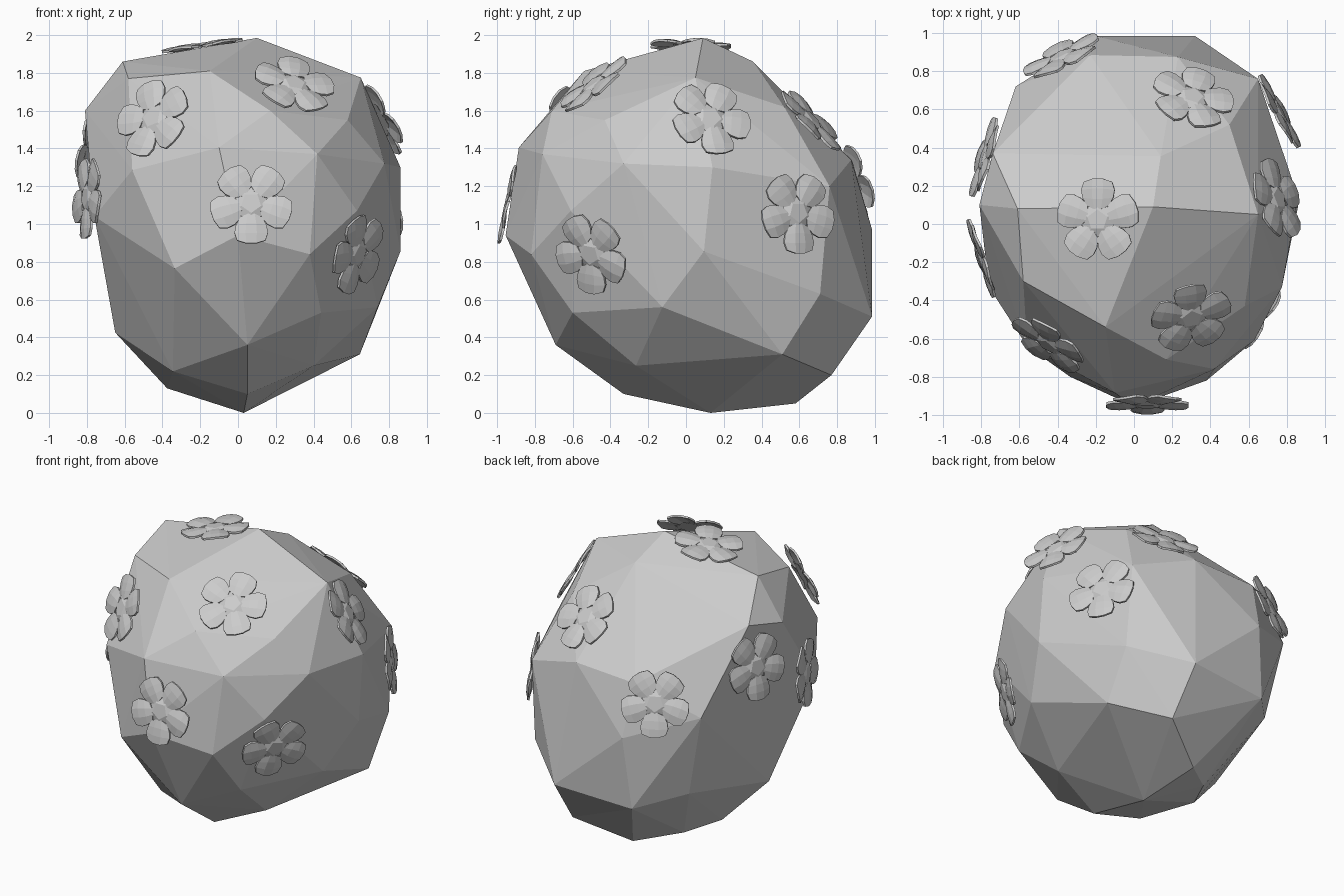
import bpy, bmesh, math
from mathutils import Vector, Matrix
from mathutils.bvhtree import BVHTree

if "Cube" in bpy.data.objects:
    bpy.data.objects.remove(bpy.data.objects["Cube"])

# faceted boulder body: convex hull of its corner points
corners = [
    (.10, .09, 1.985), (-.61, .08, 1.86), (.65, .05, 1.775), (-.15, -.54, 1.81),
    (.14, .355, 1.86), (-.58, -.30, 1.77), (-.81, .10, 1.60), (.17, -.71, 1.60),
    (.58, -.43, 1.55), (.50, .52, 1.62), (-.74, .37, 1.66), (.86, .14, 1.30),
    (.775, -.33, 1.32), (.42, -.76, 1.37), (-.10, -.885, 1.405), (-.56, -.64, 1.285),
    (-.76, -.33, 1.04), (.63, -.61, 1.07), (0, -.955, .94), (.38, -.82, .84),
    (.86, .095, .855), (-.335, -.80, .765), (.44, -.60, .53), (.05, -.69, .36),
    (-.65, .02, .425), (.645, .51, .31), (.74, -.125, .56), (.40, -.265, .25),
    (-.375, .14, .13), (.03, .13, 0), (.05, -.33, .10), (-.345, -.35, .22),
    (.65, .76, 1.2), (.66, .71, .63), (.32, .985, .51), (-.2, .985, .97),
    (.23, .875, 1.34), (-.23, .885, 1.32), (-.62, .72, 1.12), (-.5, .68, .55),
    (-.25, .95, .48), (.33, .77, .2), (0, .58, .05), (-.25, .38, .10),
]
bm = bmesh.new()
for c in corners:
    bm.verts.new(c)
bmesh.ops.convex_hull(bm, input=bm.verts)
loose = [v for v in bm.verts if not v.link_faces]
bmesh.ops.delete(bm, geom=loose, context='VERTS')
bmesh.ops.recalc_face_normals(bm, faces=bm.faces)
surface = BVHTree.FromBMesh(bm)
mesh = bpy.data.meshes.new("boulder")
bm.to_mesh(mesh)
bm.free()
bpy.context.collection.objects.link(bpy.data.objects.new("boulder", mesh))


# flower: five rounded, arched petals around a low pentagon
def flower_mesh():
    bm = bmesh.new()
    for i in range(5):
        grid = bmesh.ops.create_grid(bm, x_segments=3, y_segments=3, size=1)["verts"]
        rot = Matrix.Rotation(i * math.tau / 5, 4, 'Z')
        for v in grid:
            x, y = v.co.x, v.co.y
            dx = x * math.sqrt(1 - y * y / 2.4)
            dy = y * math.sqrt(1 - x * x / 2.4)
            width = .087 * (1 + .18 * dx)
            v.co = rot @ Vector((.138 + .082 * dx, width * dy,
                                 .018 - .018 * dy * dy - .008 * dx * dx))
    flat = bmesh.ops.extrude_face_region(bm, geom=bm.faces[:])
    for v in flat["geom"]:
        if isinstance(v, bmesh.types.BMVert):
            v.co.z -= .013
    bmesh.ops.recalc_face_normals(bm, faces=bm.faces)
    bmesh.ops.create_cone(bm, cap_ends=True, segments=5, radius1=.11, radius2=.055,
                          depth=.02, matrix=Matrix.Translation((0, 0, .004))
                          @ Matrix.Rotation(-math.pi / 10, 4, 'Z'))
    me = bpy.data.meshes.new("flower")
    bm.to_mesh(me)
    bm.free()
    return me


# scatter flowers: position, spin of the first petal from downhill, facing (None = follow rock)
flowers = [
    ((.07, -.945, 1.11), 0, (0, -.97, .2)),
    ((.665, -.52, .83), -10, None),
    ((.76, .59, 1.06), 0, (.87, .47, .12)),
    ((.77, .14, 1.57), 5, None),
    ((.31, .68, 1.57), 0, None),
    ((.30, -.49, 1.74), 20, (.25, -.6, .75)),
    ((-.45, -.63, 1.56), -15, (-.52, -.76, .38)),
    ((-.19, .02, 1.945), 180, (-.15, .02, 1)),
    ((-.785, .35, 1.38), 0, (-.93, .28, .15)),
    ((-.80, -.18, 1.14), 0, (-.94, -.31, .06)),
    ((-.38, .88, 1.22), 0, (-.42, .85, .28)),
]
blossom = flower_mesh()
middle = Vector((0, 0, 1))
for i, (p, spin, facing) in enumerate(flowers):
    p = Vector(p)
    if facing:
        n = Vector(facing).normalized()
    else:
        loc, normal, _, _ = surface.find_nearest(p)
        n = (normal * 2 + (p - middle).normalized()).normalized()
        p = loc + n * .02
    down = Vector((0, -1, 0)) if n.z > .95 else Vector((0, 0, -1))
    ax = (down - n * down.dot(n)).normalized()
    basis = Matrix((ax, n.cross(ax), n)).transposed().to_4x4()
    ob = bpy.data.objects.new(f"flower_{i + 1}", blossom)
    ob.matrix_world = (Matrix.Translation(p) @ basis
                       @ Matrix.Rotation(math.radians(spin), 4, 'Z'))
    bpy.context.collection.objects.link(ob)
